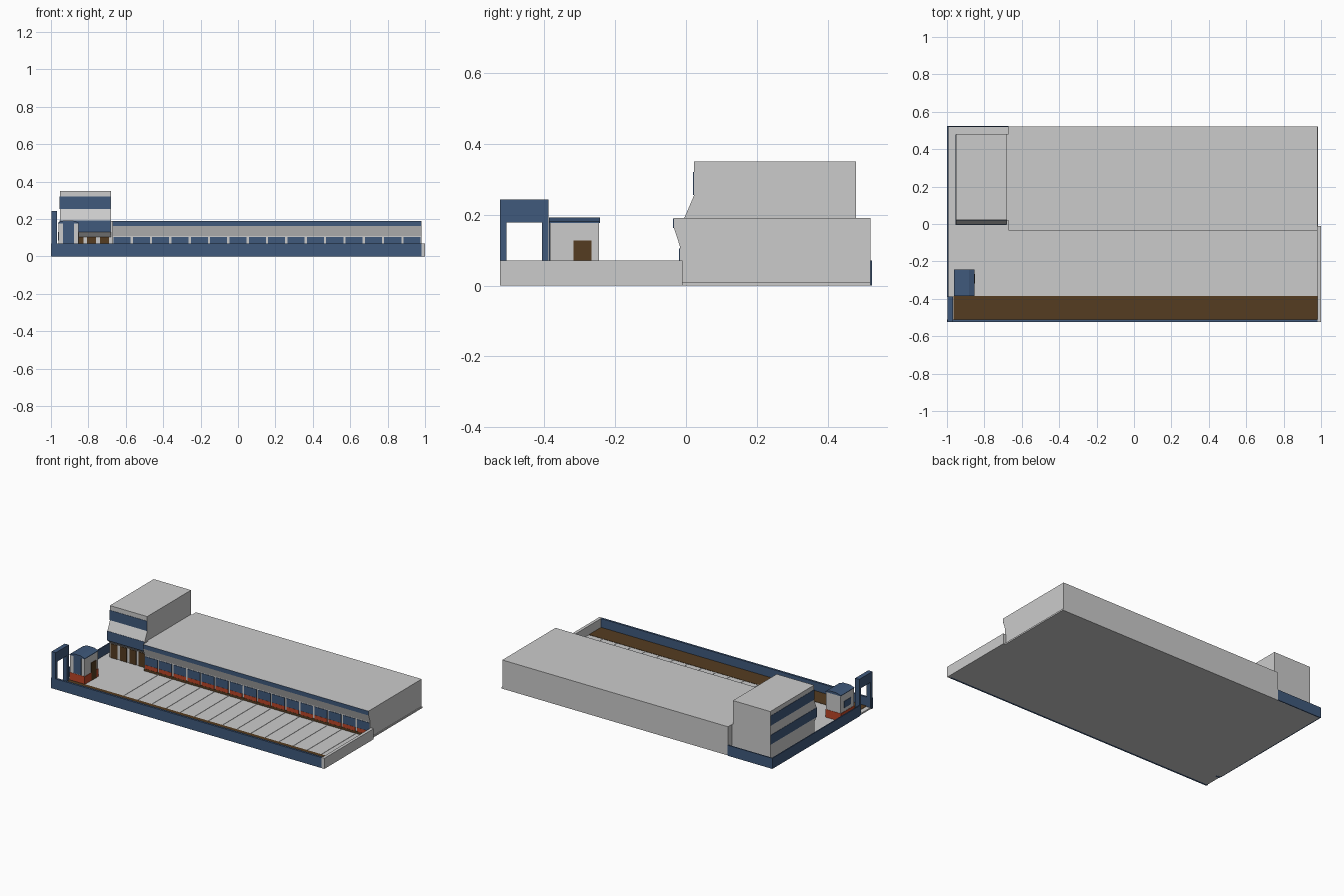
import bpy, bmesh

if "Cube" in bpy.data.objects:
    bpy.data.objects.remove(bpy.data.objects["Cube"])


def material(name, rgb):
    m = bpy.data.materials.new(name)
    m.diffuse_color = (*rgb, 1)
    m.use_nodes = True
    m.node_tree.nodes["Principled BSDF"].inputs["Base Color"].default_value = m.diffuse_color
    return m


BLUE = material("blue_paint", (0.05, 0.10, 0.20))
BROWN = material("brown", (0.09, 0.045, 0.015))
RED = material("red_paint", (0.50, 0.06, 0.02))


def prism(name, profile, a, b, mat=None, axis="x"):
    """Extrude a profile: (y, z) points along x, or (x, z) points along y."""
    bm = bmesh.new()
    put = (lambda t, p: (t, p[0], p[1])) if axis == "x" else (lambda t, p: (p[0], t, p[1]))
    v0 = [bm.verts.new(put(a, p)) for p in profile]
    v1 = [bm.verts.new(put(b, p)) for p in profile]
    n = len(profile)
    bm.faces.new(v0)
    bm.faces.new(v1)
    for i in range(n):
        j = (i + 1) % n
        bm.faces.new((v0[i], v0[j], v1[j], v1[i]))
    bmesh.ops.recalc_face_normals(bm, faces=bm.faces)
    me = bpy.data.meshes.new(name)
    bm.to_mesh(me)
    bm.free()
    ob = bpy.data.objects.new(name, me)
    bpy.context.collection.objects.link(ob)
    if mat:
        me.materials.append(mat)
    return ob


def box(name, x0, x1, y0, y1, z0, z1, mat=None):
    return prism(name, [(y0, z0), (y1, z0), (y1, z1), (y0, z1)], x0, x1, mat)


# Ground slab and planting strip
F = 0.01
box("ground_slab", -0.995, 0.985, -0.515, 0.52, 0, F)
box("brown_strip", -0.965, 0.98, -0.511, -0.385, F, F + 0.002, BROWN)

# Perimeter walls
box("front_wall", -1, 0.98, -0.525, -0.511, 0, 0.07, BLUE)
box("left_wall", -1, -0.993, -0.39, 0.525, 0, 0.07, BLUE)
box("back_wall", -0.993, -0.672, 0.518, 0.525, 0, 0.07, BLUE)
box("right_wall", 0.98, 1, -0.525, -0.01, 0, 0.07)

# Long hall with overhanging fascia
HX0, HX1 = -0.672, 0.98
prism("main_hall", [(-0.017, 0), (0.521, 0), (0.521, 0.19), (-0.034, 0.19),
                    (-0.034, 0.162), (-0.017, 0.11)], HX0, HX1)
box("hall_fascia", HX0, HX1 - 0.001, -0.036, -0.033, 0.162, 0.1895, BLUE)

# Window bays and bay lines on the yard
pitch = 0.1034
for i in range(16):
    x = HX0 + i * pitch
    box(f"hall_window_{i}", x + 0.006, min(x + pitch - 0.006, HX1 - 0.002),
        -0.020, -0.016, 0.05, 0.105, BLUE)
    box(f"hall_sill_{i}", x + 0.006, min(x + pitch - 0.006, HX1 - 0.002),
        -0.021, -0.016, 0.025, 0.05, RED)
    if i:
        box(f"yard_line_{i}", x - 0.003, x + 0.001, -0.385, -0.02, F, F + 0.002)
box("hall_plinth", HX0, HX1 - 0.001, -0.022, -0.016, F, 0.025, BROWN)

# Tower with stepped front
TX0, TX1 = -0.953, -0.68
prism("tower", [(0.02, 0), (0.48, 0), (0.48, 0.35), (0.022, 0.35), (0.022, 0.253),
                (-0.004, 0.192), (-0.004, 0.13), (0.02, 0.105)], TX0, TX1)
for name, front, z0, z1 in (("upper_band", 0.022, 0.255, 0.32),
                            ("lower_band", -0.004, 0.13, 0.192)):
    box("tower_" + name, TX0 - 0.002, TX1 - 0.001, front - 0.002, 0.479, z0, z1, BLUE)
box("tower_link", TX1, HX0, 0.02, 0.48, 0, 0.19)
w = (TX1 - TX0) / 4
for i in range(4):
    x = TX0 + i * w
    box(f"tower_door_{i}", x + 0.01, x + w - 0.01, 0.016, 0.021, F, 0.103, BROWN)

# Gatehouse with chamfered roof
GX0, GX1, GY0, GY1 = -0.963, -0.852, -0.386, -0.243
box("gatehouse_body", GX0 + 0.002, GX1 - 0.002, GY0 + 0.002, GY1 - 0.002, F, 0.18)
box("gatehouse_base", GX0, GX1, GY0, GY1, F, 0.062, RED)
prism("gatehouse_roof", [(GX0, 0.177), (GX1, 0.177), (GX1, 0.181), (GX1 - 0.03, 0.192),
                         (GX0 + 0.03, 0.192), (GX0, 0.181)], GY0, GY1, BLUE, "y")
box("gatehouse_front_window", -0.935, -0.878, GY0, GY0 + 0.004, 0.065, 0.177, BLUE)
box("gatehouse_left_window", GX0, GX0 + 0.004, -0.35, -0.28, 0.085, 0.13, BLUE)
box("gatehouse_door", GX1 - 0.004, GX1 + 0.002, -0.317, -0.266, F, 0.127, BROWN)

# Gate portal
for name, y0, y1 in (("front", -0.525, -0.506), ("back", -0.406, -0.388)):
    box(f"gate_post_{name}", -0.997, -0.967, y0, y1, 0, 0.178, BLUE)
box("gate_header", -0.997, -0.967, -0.525, -0.388, 0.178, 0.243, BLUE)
